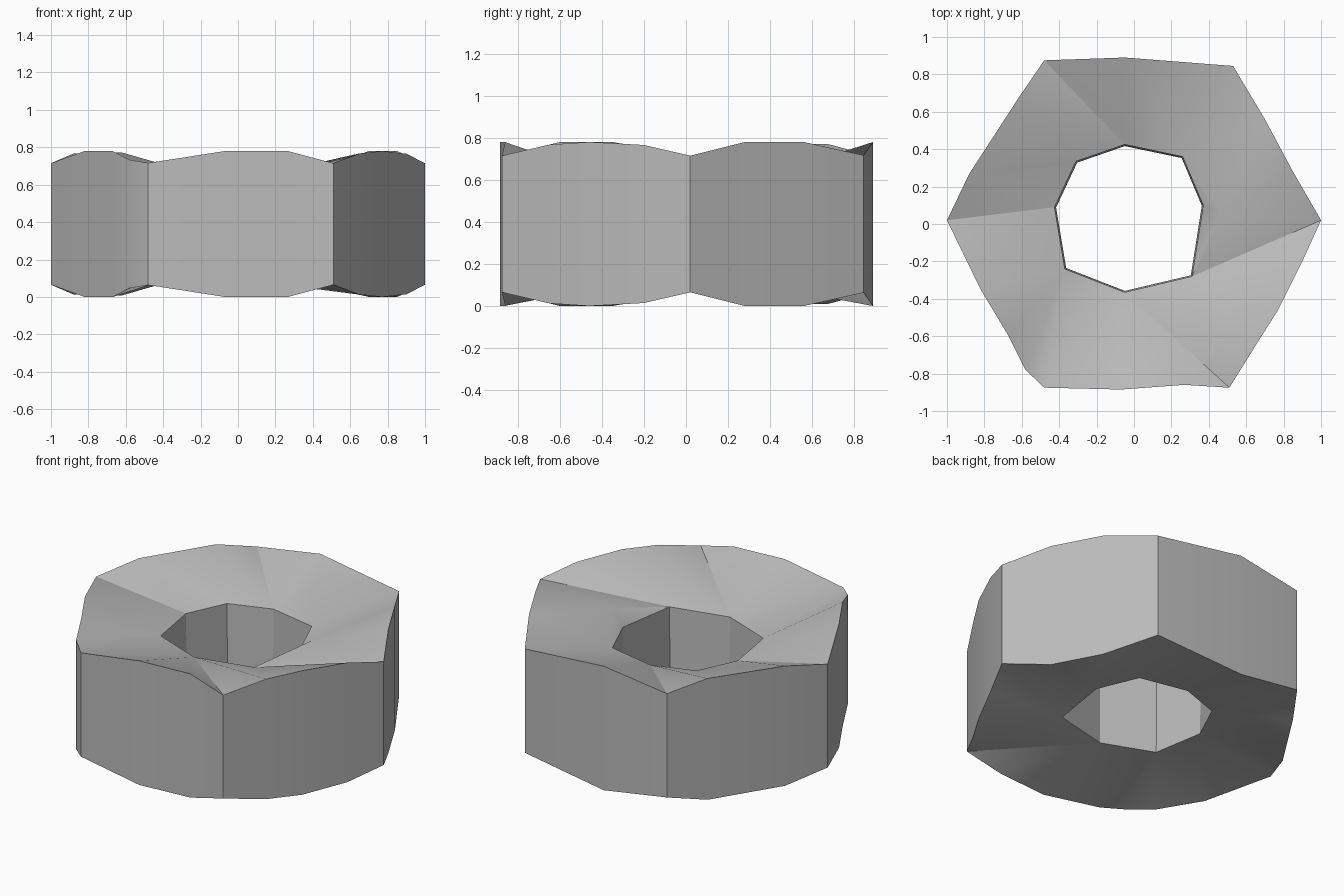
import bpy, bmesh, math

cube = bpy.data.objects.get("Cube")
if cube:
    bpy.data.objects.remove(cube, do_unlink=True)

HEIGHT = 0.78

# Worn six-sided outline and rough eight-sided bore, counter-clockwise
OUTLINE = [(1, .02), (.85, .28), (.7, .56), (.53, .845), (-.05, .89), (-.48, .875),
           (-.62, .67), (-.88, .27), (-1, .02), (-.82, -.35), (-.67, -.6),
           (-.58, -.78), (-.48, -.875), (-.07, -.885), (.27, -.86), (.51, -.875),
           (.65, -.65), (.77, -.46), (.9, -.2)]
BORE = [(.37, .1), (.26, .36), (-.05, .425), (-.31, .335), (-.425, .09),
        (-.37, -.24), (-.05, -.365), (.31, -.28)]


def corner_drop(x, y):
    """Chamfer depth, which grows with distance from the axis."""
    t = (math.hypot(x, y) - 0.9) / 0.1
    return 0.065 * min(max(t, 0), 1)


def angle(vert):
    return math.atan2(vert.co.y, vert.co.x) % math.tau


def wall(bm, low, high):
    """Quads between two loops with equal counts."""
    for i in range(len(low)):
        j = (i + 1) % len(low)
        bm.faces.new((low[i], low[j], high[j], high[i]))


def ring(bm, outer, inner):
    """Triangles between two loops with different counts, walked by angle."""
    a, b = sorted(outer, key=angle), sorted(inner, key=angle)
    i = j = 0
    while i < len(a) or j < len(b):
        va, vb = a[i % len(a)], b[j % len(b)]
        next_a, next_b = a[(i + 1) % len(a)], b[(j + 1) % len(b)]
        turn_a = angle(next_a) + (math.tau if i + 1 >= len(a) else 0)
        turn_b = angle(next_b) + (math.tau if j + 1 >= len(b) else 0)
        if j >= len(b) or (i < len(a) and turn_a <= turn_b):
            bm.faces.new((va, next_a, vb))
            i += 1
        else:
            bm.faces.new((va, next_b, vb))
            j += 1


bm = bmesh.new()

# Outer wall
outer_low = [bm.verts.new((x, y, corner_drop(x, y))) for x, y in OUTLINE]
outer_high = [bm.verts.new((x, y, HEIGHT - corner_drop(x, y))) for x, y in OUTLINE]
wall(bm, outer_low, outer_high)

# Bore wall, its rims sunk below both ends
bore_low = [bm.verts.new((x * .98, y * .98, .1)) for x, y in BORE]
bore_high = [bm.verts.new((x, y, .61)) for x, y in BORE]
wall(bm, bore_low, bore_high)

# Chipped notch on the upper rim
chip = bm.verts.new((.47, .06, .69))
bm.faces.new((bore_high[-1], bore_high[0], chip))
bm.faces.new((chip, bore_high[0], bore_high[1]))

# Dished ends
ring(bm, outer_high, [chip] + bore_high[1:])
ring(bm, outer_low, bore_low)
bmesh.ops.recalc_face_normals(bm, faces=bm.faces)

mesh = bpy.data.meshes.new("hex_nut")
bm.to_mesh(mesh)
bm.free()
nut = bpy.data.objects.new("hex_nut", mesh)
bpy.context.collection.objects.link(nut)

# Plain steel colour
steel = bpy.data.materials.new("grey_steel")
steel.use_nodes = True
colour = (.5, .5, .5, 1)
steel.diffuse_color = colour
steel.node_tree.nodes["Principled BSDF"].inputs["Base Color"].default_value = colour
mesh.materials.append(steel)

# Smooth shading that keeps the corners crisp
bpy.ops.object.select_all(action='DESELECT')
nut.select_set(True)
bpy.context.view_layer.objects.active = nut
bpy.ops.object.shade_smooth_by_angle(angle=math.radians(30))
